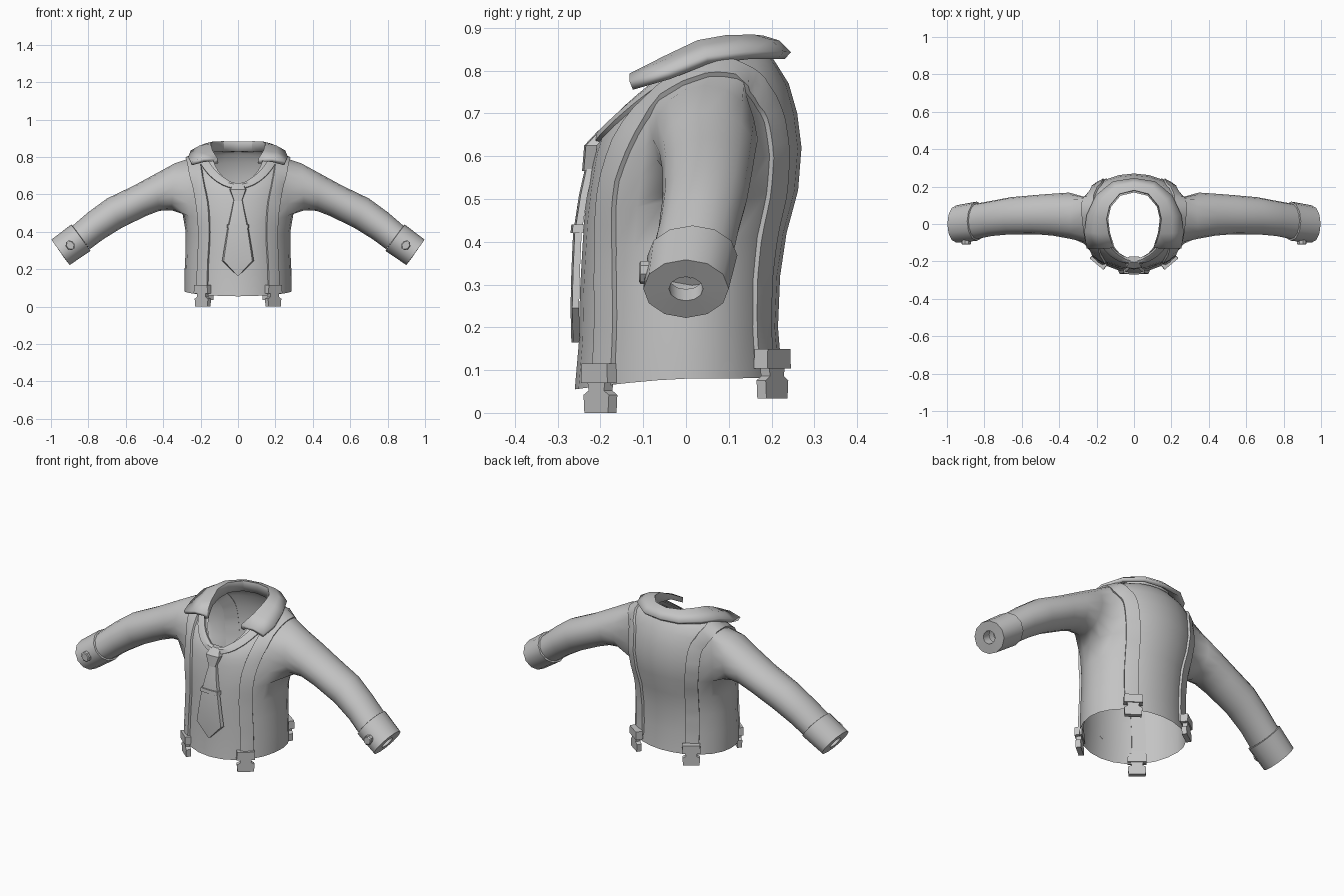
import bpy, bmesh, math
from mathutils import Vector
from mathutils.bvhtree import BVHTree

if "Cube" in bpy.data.objects:
    bpy.data.objects.remove(bpy.data.objects["Cube"])

cloth = bpy.data.materials.new("plain grey")
cloth.diffuse_color = (0.55, 0.55, 0.55, 1)
cloth.use_nodes = True
cloth.node_tree.nodes["Principled BSDF"].inputs["Base Color"].default_value = cloth.diffuse_color


def finish(name, bm, mirror=False, thick=0, angle=35):
    bmesh.ops.recalc_face_normals(bm, faces=bm.faces)
    me = bpy.data.meshes.new(name)
    bm.to_mesh(me)
    me.materials.append(cloth)
    ob = bpy.data.objects.new(name, me)
    bpy.context.collection.objects.link(ob)
    bpy.ops.object.select_all(action='DESELECT')
    ob.select_set(True)
    bpy.context.view_layer.objects.active = ob
    bpy.ops.object.shade_smooth_by_angle(angle=math.radians(angle))
    if thick:
        mod = ob.modifiers.new("thickness", 'SOLIDIFY')
        mod.thickness, mod.offset = thick, 0
    if mirror:
        ob.modifiers.new("mirror", 'MIRROR').use_mirror_merge = False
    return ob


def loft(bm, rings, closed=True, caps=False):
    """Skin a list of equal-length point rings."""
    vs = [[bm.verts.new(p) for p in r] for r in rings]
    n = len(vs[0])
    for a, b in zip(vs, vs[1:]):
        for i in range(n if closed else n - 1):
            j = (i + 1) % n
            bm.faces.new((a[i], a[j], b[j], b[i]))
    if caps:
        bm.faces.new(vs[0])
        bm.faces.new(vs[-1])
    return vs


def smooth_path(pts, steps=4):
    pts = [Vector(p) for p in pts]
    ext = [2 * pts[0] - pts[1]] + pts + [2 * pts[-1] - pts[-2]]
    out = []
    for a, b, c, d in zip(ext, ext[1:], ext[2:], ext[3:]):
        for k in range(steps):
            t = k / steps
            out.append(0.5 * (2 * b + (c - a) * t + (2 * a - 5 * b + 4 * c - d) * t * t
                              + (3 * b - a - 3 * c + d) * t ** 3))
    return out + [pts[-1]]


# Torso rows: front y, front z, side x, side z, back y, back z, centre y
ROWS = [(-.26, .055, .285, .08, .225, .082, 0), (-.25, .17, .285, .20, .215, .20, 0),
        (-.248, .28, .28, .30, .22, .32, 0), (-.243, .37, .28, .40, .235, .42, 0),
        (-.238, .45, .297, .50, .262, .52, .01), (-.23, .52, .31, .57, .27, .62, .02),
        (-.222, .57, .305, .65, .26, .70, .03), (-.215, .605, .295, .73, .24, .77, .04),
        (-.205, .635, .265, .79, .215, .81, .06), (-.20, .65, .20, .83, .195, .84, .06),
        (-.19, .655, .15, .84, .175, .85, .04)]


def torso_point(row, ang):
    fy, fz, sx, sz, by, bz, cy = ROWS[row]
    c, s = math.cos(ang), math.sin(ang)
    ey, ez = (fy, fz) if c > 0 else (by, bz)
    w = abs(c)
    return Vector((sx * s, cy + (ey - cy) * w, sz + (ez - sz) * w ** 1.4))


# Arm sections: top x, top z, bottom x, bottom z, centre y, half depth
ARM = [(.34, .765, .355, .515, .045, .123), (.45, .705, .42, .512, .05, .112),
       (.56, .645, .49, .485, .05, .105), (.70, .578, .62, .422, .044, .099),
       (.80, .505, .72, .36, .03, .094), (.885, .432, .792, .307, .015, .095)]


def section(sec, ang, side=1):
    tx, tz, bx, bz, cy, h = sec
    s = math.sin(ang)
    return Vector((side * ((tx + bx) / 2 + (tx - bx) / 2 * s), cy + h * math.cos(ang),
                   (tz + bz) / 2 + (tz - bz) / 2 * s))


# Shirt body: torso grid with armholes extended into sleeves
COLS = 24
bm = bmesh.new()
grid = loft(bm, [[torso_point(r, 2 * math.pi * i / COLS) for i in range(COLS)]
                 for r in range(len(ROWS))])
for side, mid in ((1, 6), (-1, 18)):
    lo, hi, r0, r1 = mid - 2, mid + 2, 4, 8
    edge = ([grid[r0][c] for c in range(lo, hi)] + [grid[r][hi] for r in range(r0, r1)]
            + [grid[r1][c] for c in range(hi, lo, -1)] + [grid[r][lo] for r in range(r1, r0, -1)])
    inner = [grid[r][c] for r in range(r0 + 1, r1) for c in range(lo + 1, hi)]
    cen = sum((v.co for v in edge), Vector()) / len(edge)
    key = lambda v: math.atan2(v.co.z - cen.z, v.co.y - cen.y)
    edge.sort(key=key)
    step = 2 * math.pi / len(edge)
    start = round(key(edge[0]) / step) * step
    bmesh.ops.delete(bm, geom=inner, context='VERTS')
    prev = edge
    for sec in ARM:
        ring = [bm.verts.new(section(sec, start + k * step, side)) for k in range(len(edge))]
        for k in range(len(ring)):
            j = (k + 1) % len(ring)
            bm.faces.new((prev[k], prev[j], ring[j], ring[k]))
        prev = ring
bmesh.ops.recalc_face_normals(bm, faces=bm.faces)
tree = BVHTree.FromBMesh(bm)
finish("shirt_body", bm, angle=60)


def on_body(p):
    loc, n, _, _ = tree.find_nearest(p)
    if n.dot(loc - Vector((0, .02, .45))) < 0:
        n = -n
    return loc, n


def ribbon(name, pts, half, height):
    """Raised band lying on the shirt, both sides."""
    rings = []
    for i, p in enumerate(pts):
        t = (pts[min(i + 1, len(pts) - 1)] - pts[max(i - 1, 0)]).normalized()
        loc, n = on_body(p)
        s = t.cross(n).normalized()
        ends = [on_body(loc + s * half * k)[0] for k in (-1, 1)]
        rings.append([ends[0] - n * .004, ends[0] + n * height, loc + n * (height + .002),
                      ends[1] + n * height, ends[1] - n * .004])
    b = bmesh.new()
    loft(b, rings, caps=True)
    finish(name, b, mirror=True)


# Suspender straps, front hem over the shoulder to back hem
ribbon("suspender_strap", smooth_path([
    (.19, -.19, .10), (.19, -.19, .22), (.185, -.195, .40), (.19, -.175, .55),
    (.215, -.10, .69), (.24, -.01, .785), (.243, .07, .80), (.228, .15, .77), (.20, .20, .70),
    (.19, .215, .60), (.18, .21, .47), (.167, .18, .33), (.165, .175, .25), (.168, .185, .12)]),
    .036, .012)

# Tie band around the neck, hidden under the collar at the back
ribbon("tie_neck_band", [torso_point(9, math.radians(a)) for a in range(6, 90, 7)], .022, .010)

# Suspender clips
BUCKLE = [(.032, .075), (.028, .052), (.046, .042), (.043, 0)]
BRACKET = [(.046, .115), (.048, .070)]
for name, x, y, a, front, lift in (("front", .188, -.20, 40, -1, 0), ("back", .175, .202, 35, 1, .034)):
    a = math.radians(a)
    n = Vector((math.sin(a), front * math.cos(a), 0))
    u = Vector((math.cos(a), -front * math.sin(a), 0))
    for part, prof, t in (("buckle", BUCKLE, .013), ("bracket", BRACKET, .019)):
        b = bmesh.new()
        loft(b, [[Vector((x, y, z + lift)) + u * w * i + n * t * j
                  for i, j in ((-1, -1), (1, -1), (1, 1), (-1, 1))] for w, z in prof], caps=True)
        finish(f"{name}_{part}", b, mirror=True, angle=20)

# Collar: stand, fold and pointed flap, as (inner, outer) pairs from back to front
HALF = [((0, .185, .872), (0, .238, .835)), ((.08, .165, .874), (.11, .222, .836)),
        ((.135, .10, .874), (.20, .15, .836)), ((.152, .03, .862), (.248, .05, .825)),
        ((.142, -.05, .825), (.262, -.04, .79)), ((.118, -.128, .785), (.25, -.128, .765))]
rings = []
for i, (a, o) in enumerate(HALF):
    a, o = Vector(a), Vector(o)
    drop = .045 if i < 4 else .02
    rings.append([Vector((a.x * .98, a.y * .97, a.z - drop)), a, (a + o) / 2 + Vector((0, 0, .008)), o])
flip = [[Vector((-p.x, p.y, p.z)) for p in r] for r in rings[:0:-1]]
bm = bmesh.new()
loft(bm, flip + rings, closed=False)
finish("collar", bm, thick=.022)

# Tie blade and knot: (z, half width, y of the ridge)
def tie_part(name, rows, back):
    b = bmesh.new()
    loft(b, [[(-w, y + back, z), (-w * .9, y + .004, z), (0, y, z), (w * .9, y + .004, z),
              (w, y + back, z)] for z, w, y in rows], caps=True)
    finish(name, b, angle=30)


tie_part("tie_blade", [(.59, .02, -.232), (.51, .036, -.25), (.42, .056, -.264),
                       (.33, .071, -.268), (.245, .085, -.27), (.165, .004, -.268)], .02)
tie_part("tie_knot", [(.66, .028, -.205), (.625, .045, -.238), (.565, .022, -.243)], .03)
tie_part("tie_clip", [(.44, .058, -.268), (.42, .06, -.27)], .03)

# Cuffs: raised band, end cap and small wrist hole
CUFF = [(.875, .425, .80, .315, .015, .088), (.892, .438, .788, .298, .015, .105),
        (.998, .358, .90, .222, 0, .10), (.969, .318, .931, .262, 0, .04),
        (.93, .345, .892, .289, 0, .04)]
bm = bmesh.new()
loft(bm, [[section(s, 2 * math.pi * k / 12) for k in range(12)] for s in CUFF])
finish("cuff", bm, mirror=True, angle=40)

# Cuff buttons
bm = bmesh.new()
rot = math.radians(-35)
rings = []
for y, k in ((-.085, 1), (-.106, 1), (-.110, .8)):
    ring = []
    for i in range(8):
        a = math.pi * (i + .5) / 4
        u, v = .024 * k * math.cos(a), .028 * k * math.sin(a)
        ring.append((.897 + u * math.cos(rot) - v * math.sin(rot), y,
                     .328 + u * math.sin(rot) + v * math.cos(rot)))
    rings.append(ring)
loft(bm, rings, caps=True)
finish("cuff_button", bm, mirror=True)
